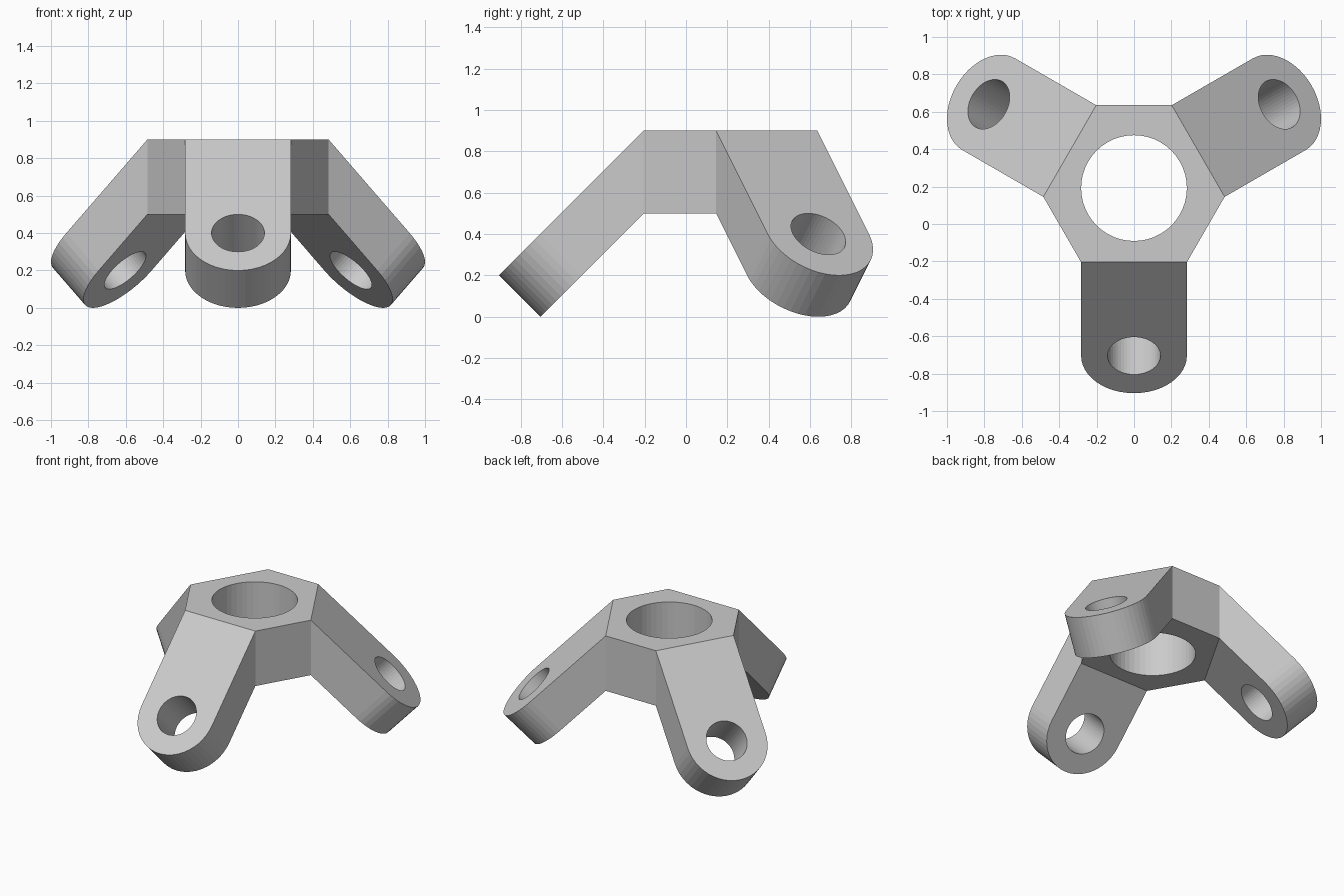
import bpy, bmesh, math
from mathutils import Vector, Matrix

if "Cube" in bpy.data.objects:
    bpy.data.objects.remove(bpy.data.objects["Cube"])

CENTRE = Vector((0, 0.192, 0))
APOTHEM = 0.3965         # hub centre to arm hinge line
HALF = 0.2828            # half arm width, also the tip radius
TOP, BASE = 0.9, 0.5     # hub heights
REACH, DROP = 0.8965, 0.4  # tip hole centre on the arm's upper face
SEG = 48
ANGLES = [math.radians(a) for a in (-90, 30, 150)]


def place(angle, radial, lateral, z):
    c, s = math.cos(angle), math.sin(angle)
    return CENTRE + Vector((radial * c - lateral * s, radial * s + lateral * c, z))


# One grey for the whole bracket
grey = bpy.data.materials.new("grey")
grey.diffuse_color = (0.6, 0.6, 0.6, 1)
grey.use_nodes = True
grey.node_tree.nodes["Principled BSDF"].inputs["Base Color"].default_value = grey.diffuse_color

# Bracket body: six-sided hub with three sloping round-ended arms
bm = bmesh.new()
hub_top, hub_base = [], []
for a in ANGLES:
    upper = [bm.verts.new(place(a, APOTHEM, s * HALF, TOP)) for s in (-1, 1)]
    lower = [bm.verts.new(place(a, APOTHEM, s * HALF, BASE)) for s in (-1, 1)]
    hub_top += upper
    hub_base += lower
    # Rounded tip, drawn in the 45 degree plane of the arm
    tip_up, tip_low = [], []
    for i in range(SEG // 2 + 1):
        t = math.pi * i / (SEG // 2)
        lat, run = -HALF * math.cos(t), HALF * math.sin(t) * math.sqrt(0.5)
        tip_up.append(bm.verts.new(place(a, REACH + run, lat, DROP - run)))
        tip_low.append(bm.verts.new(place(a, REACH + run - 0.2, lat, DROP - run - 0.2)))
    bm.faces.new([upper[0]] + tip_up + [upper[1]])
    bm.faces.new([lower[0]] + tip_low + [lower[1]])
    edge_up = [upper[0]] + tip_up + [upper[1]]
    edge_low = [lower[0]] + tip_low + [lower[1]]
    for i in range(len(edge_up) - 1):
        bm.faces.new((edge_up[i], edge_up[i + 1], edge_low[i + 1], edge_low[i]))
bm.faces.new(hub_top)
bm.faces.new(hub_base)
# Hub walls between neighbouring arms
for i in (1, 3, 5):
    j = (i + 1) % 6
    bm.faces.new((hub_top[i], hub_top[j], hub_base[j], hub_base[i]))
bmesh.ops.recalc_face_normals(bm, faces=bm.faces)
mesh = bpy.data.meshes.new("bracket")
bm.to_mesh(mesh)
bm.free()
body = bpy.data.objects.new("bracket", mesh)
mesh.materials.append(grey)
bpy.context.collection.objects.link(body)

# Drills: central bore and one hole square to each arm
bm = bmesh.new()


def drill(position, axis, radius, depth):
    turn = axis.to_track_quat('Z', 'Y').to_matrix().to_4x4()
    bmesh.ops.create_cone(bm, cap_ends=True, segments=SEG, radius1=radius,
                          radius2=radius, depth=depth,
                          matrix=Matrix.Translation(position) @ turn)


drill(CENTRE + Vector((0, 0, 0.7)), Vector((0, 0, 1)), HALF, 0.6)
for a in ANGLES:
    axis = Vector((math.cos(a), math.sin(a), 1)).normalized()
    drill(place(a, REACH - 0.1, 0, DROP - 0.1), axis, HALF / 2, 0.4)
cut_mesh = bpy.data.meshes.new("drills")
bm.to_mesh(cut_mesh)
bm.free()
cut_mesh.materials.append(grey)
cutter = bpy.data.objects.new("drills", cut_mesh)
cutter.hide_render = True
bpy.context.collection.objects.link(cutter)

mod = body.modifiers.new("holes", 'BOOLEAN')
mod.operation = 'DIFFERENCE'
mod.solver = 'EXACT'
mod.object = cutter
bpy.context.view_layer.objects.active = body
body.select_set(True)
bpy.ops.object.modifier_apply(modifier=mod.name)
bpy.data.objects.remove(cutter)
